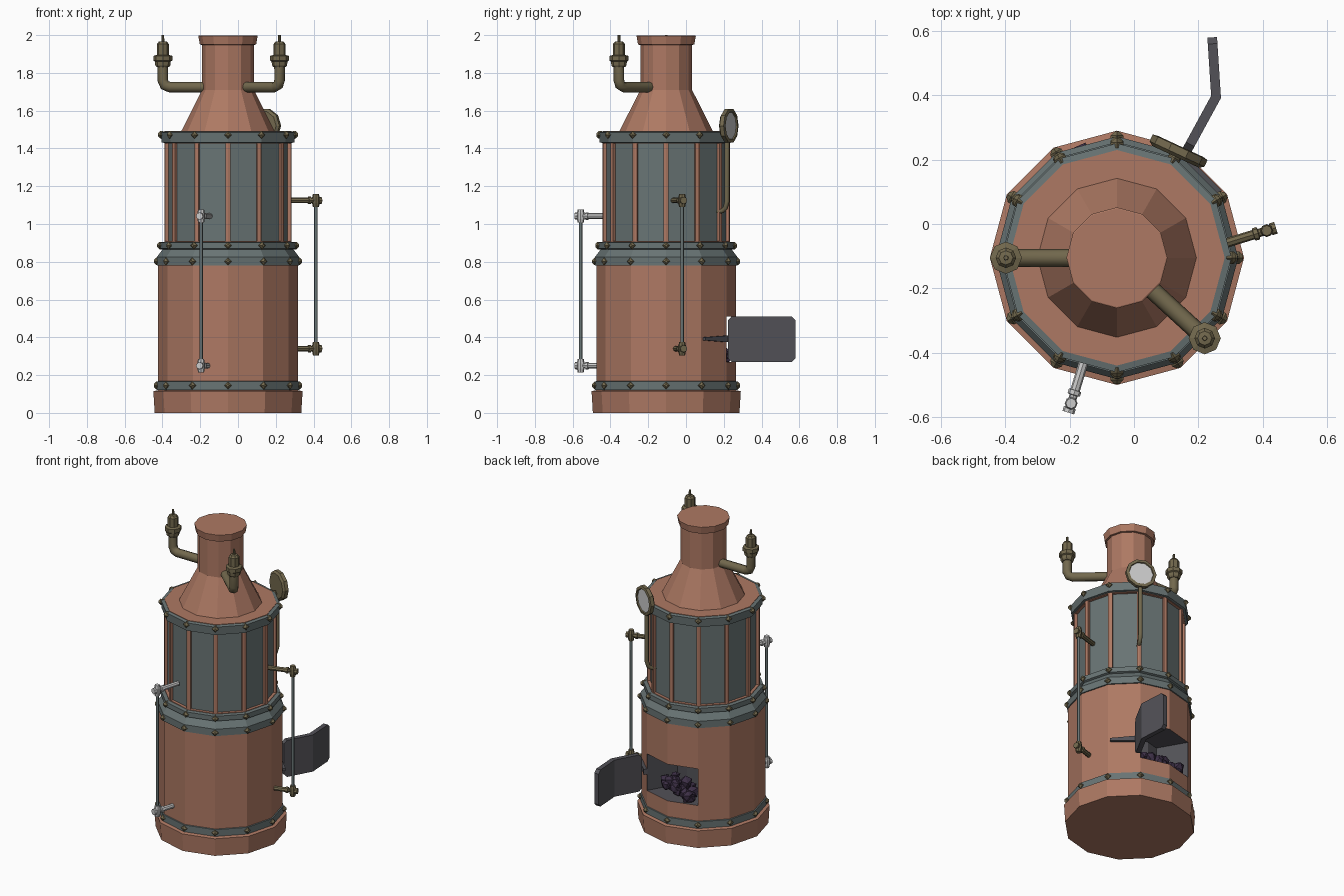
import bpy, bmesh, math, random
from mathutils import Vector, Matrix

if "Cube" in bpy.data.objects:
    bpy.data.objects.remove(bpy.data.objects["Cube"])

random.seed(4)
CX, CY = -0.053, -0.105          # boiler axis
UP = Vector((0, 0, 1))


def mat(name, col):
    m = bpy.data.materials.new(name)
    m.diffuse_color = (*col, 1)
    m.use_nodes = True
    m.node_tree.nodes["Principled BSDF"].inputs["Base Color"].default_value = m.diffuse_color
    return m


COPPER = mat("copper", (0.42, 0.19, 0.125))
IRON = mat("band_iron", (0.14, 0.175, 0.175))
BRASS = mat("brass", (0.17, 0.14, 0.075))
DARK = mat("dark_iron", (0.085, 0.083, 0.095))
COAL = mat("coal", (0.045, 0.028, 0.06))
STEEL = mat("steel", (0.55, 0.55, 0.55))


def around(angle, r, z=0.0):
    a = math.radians(angle)
    return Vector((CX + r * math.cos(a), CY + r * math.sin(a), z))


def finish(bm, name, *mats):
    bmesh.ops.recalc_face_normals(bm, faces=bm.faces)
    me = bpy.data.meshes.new(name)
    bm.to_mesh(me)
    bm.free()
    ob = bpy.data.objects.new(name, me)
    bpy.context.collection.objects.link(ob)
    for m in mats:
        me.materials.append(m)
    return ob


def spin(bm, profile, sides, origin, axis=UP, ring=False, skip=None):
    """Revolve (radius, height) points around an axis; ring closes the profile."""
    q = Matrix.Identity(3) if axis == UP else Vector(axis).to_track_quat('Z', 'Y').to_matrix()
    rows = []
    for r, h in profile:
        rows.append([bm.verts.new(Vector(origin) + q @ Vector((
            r * math.cos(2 * math.pi * k / sides), r * math.sin(2 * math.pi * k / sides), h)))
            for k in range(sides)])
    n = len(rows)
    for i in range(n if ring else n - 1):
        a, b = rows[i], rows[(i + 1) % n]
        for k in range(sides):
            if skip and (i, k) in skip:
                continue
            j = (k + 1) % sides
            bm.faces.new((a[k], a[j], b[j], b[k]))
    if not ring:
        bm.faces.new(rows[0][::-1])
        bm.faces.new(rows[-1])


def lathe(name, material, profile, sides=12, origin=(CX, CY, 0), axis=UP, **kw):
    bm = bmesh.new()
    spin(bm, profile, sides, origin, axis, **kw)
    return finish(bm, name, material)


def pipe(name, material, pts, radius):
    cu = bpy.data.curves.new(name, 'CURVE')
    cu.dimensions = '3D'
    cu.bevel_depth, cu.bevel_resolution, cu.use_fill_caps = radius, 2, True
    s = cu.splines.new('POLY')
    s.points.add(len(pts) - 1)
    for p, co in zip(s.points, pts):
        p.co = (*co, 1)
    ob = bpy.data.objects.new(name, cu)
    bpy.context.collection.objects.link(ob)
    cu.materials.append(material)
    bpy.ops.object.select_all(action='DESELECT')
    ob.select_set(True)
    bpy.context.view_layer.objects.active = ob
    bpy.ops.object.convert(target='MESH')


# boiler body, with the two rear facets left open for the firebox
Z0, Z1 = 0.27, 0.51
lathe("boiler_body", COPPER,
      [(0.388, 0), (0.395, 0.115), (0.37, 0.12), (0.37, Z0), (0.37, Z1), (0.37, 0.82), (0.335, 0.87)],
      skip={(3, 2), (3, 3)})

# firebox pocket
bm = bmesh.new()
P = {(a, r, z): bm.verts.new(around(a, r, z)) for a in (60, 90, 120) for r in (0.37, 0.17) for z in (Z0, Z1)}
for a, b in ((60, 90), (90, 120)):
    for z in (Z0, Z1):
        bm.faces.new([P[a, 0.37, z], P[b, 0.37, z], P[b, 0.17, z], P[a, 0.17, z]])
    bm.faces.new([P[a, 0.17, Z0], P[b, 0.17, Z0], P[b, 0.17, Z1], P[a, 0.17, Z1]])
for a in (60, 120):
    bm.faces.new([P[a, 0.37, Z0], P[a, 0.17, Z0], P[a, 0.17, Z1], P[a, 0.37, Z1]])
finish(bm, "firebox_lining", DARK)

# coal heap
bm = bmesh.new()
for i in range(22):
    r = random.uniform(0.22, 0.335)
    z = Z0 + 0.025 + random.uniform(0, 0.09) * (0.36 - r) / 0.14
    v = bmesh.ops.create_icosphere(bm, subdivisions=1, radius=random.uniform(0.03, 0.042),
                                   matrix=Matrix.Translation(around(random.uniform(68, 112), r, z)))["verts"]
    for w in v:
        w.co += Vector([random.uniform(-0.007, 0.007) for _ in range(3)])
finish(bm, "coal", COAL)

# firebox door: two hinged-open panels with clipped corners
bm = bmesh.new()
path = [Vector((0.165, 0.23, 0)), Vector((0.255, 0.395, 0)), Vector((0.243, 0.58, 0))]
c = 0.02


def door_half(end, mid):
    inner = end + (mid - end).normalized() * c
    return [Vector((*p.xy, z)) for p, z in
            ((mid, Z0), (inner, Z0), (end, Z0 + c), (end, Z1 - c), (inner, Z1), (mid, Z1))]


for pts in (door_half(path[0], path[1])[::-1], door_half(path[2], path[1])):
    bm.faces.new([bm.verts.new(p) for p in pts])
bmesh.ops.remove_doubles(bm, verts=bm.verts, dist=0.001)
door = finish(bm, "firebox_door", DARK)
sol = door.modifiers.new("thickness", 'SOLIDIFY')
sol.thickness, sol.offset, sol.use_even_offset = 0.03, 0, True

# tapered hinge strap on the facet beside the door
bm = bmesh.new()
hinge, tip, out = around(60, 0.37, 0.392), around(32, 0.368, 0.392), Vector((0.7, 0.7, 0))
bmesh.ops.create_cube(bm, size=2)
for v in bm.verts:
    t, n, h = v.co
    v.co = (hinge if t > 0 else tip) + out * (0.008 + 0.012 * n) + UP * h * (0.018 if t > 0 else 0.008)
finish(bm, "hinge_strap", DARK)

# window drum: each facet inset into a copper frame with a sunken pane
bm = bmesh.new()
spin(bm, [(0.337, 0.895), (0.337, 1.44)], 12, (CX, CY, 0))
bmesh.ops.recalc_face_normals(bm, faces=bm.faces)
panes = [f for f in bm.faces if len(f.verts) == 4]
bmesh.ops.inset_individual(bm, faces=panes, thickness=0.02, depth=0)
bmesh.ops.inset_individual(bm, faces=panes, thickness=0.0005, depth=-0.018)
for f in panes:
    f.material_index = 1
finish(bm, "window_drum", COPPER, IRON)

# iron bands
lathe("lower_band", IRON, [(0.36, 0.12), (0.377, 0.122), (0.377, 0.166), (0.36, 0.17)], ring=True)
lathe("shoulder_band", IRON, [(0.36, 0.778), (0.377, 0.78), (0.377, 0.825), (0.347, 0.865),
                              (0.36, 0.87), (0.36, 0.902), (0.33, 0.906)], ring=True)
lathe("upper_band", IRON, [(0.33, 1.428), (0.352, 1.432), (0.356, 1.485), (0.33, 1.49)], ring=True)

# roof, cone and chimney
lathe("roof_and_chimney", COPPER, [(0.335, 1.43), (0.335, 1.492), (0.247, 1.492), (0.137, 1.71), (0.137, 1.948),
                                   (0.149, 1.95), (0.157, 1.996), (0.153, 1.998)])

# rivets on every corner of the bands
bm = bmesh.new()
for z, r in ((0.145, 0.375), (0.802, 0.375), (0.886, 0.358), (1.472, 0.353)):
    for k in range(12):
        spin(bm, [(0.02, -0.012), (0.02, 0.005), (0.008, 0.017)], 4, around(30 * k, r, z),
             around(30 * k, 1) - around(0, 0))
finish(bm, "rivets", BRASS)

# safety valves on elbow pipes from the chimney
for name, ang, r in (("left_safety_valve", 180, 0.345), ("right_safety_valve", -42.5, 0.37)):
    pipe(name + "_pipe", BRASS, [around(ang, 0.11, 1.725), around(ang, r - 0.035, 1.725),
                                 around(ang, r - 0.01, 1.735), around(ang, r, 1.76), around(ang, r, 1.85)], 0.028)
    lathe(name, BRASS, [(0.033, 1.83), (0.04, 1.84), (0.042, 1.86), (0.05, 1.865), (0.05, 1.89), (0.032, 1.895),
                        (0.032, 1.952), (0.022, 1.965), (0.008, 1.967), (0.007, 2.0)],
          8, around(ang, r), UP)

# level gauges: two stop cocks joined by a vertical rod
cock = [(0.015, -0.03), (0.015, 0.085), (0.02, 0.086), (0.02, 0.1), (0.013, 0.102), (0.013, 0.14),
        (0.019, 0.142), (0.019, 0.158)]
for name, start, ang, lo, hi, m in (("right_gauge", (0.29, -0.058), 17, 0.34, 1.125, BRASS),
                                    ("front_gauge", (-0.158, -0.435), -107, 0.25, 1.042, STEEL)):
    d = Vector((math.cos(math.radians(ang)), math.sin(math.radians(ang)), 0))
    base = Vector((*start, 0))
    rod = base + d * 0.128
    for end, z in (("lower", lo), ("upper", hi)):
        lathe(f"{name}_{end}_cock", m, cock, 8, base + UP * z, d)
        lathe(f"{name}_{end}_collar", m, [(0.016, -0.035), (0.02, -0.015), (0.02, 0.015), (0.016, 0.035)],
              8, rod + UP * z, UP)
    pipe(name + "_rod", IRON, [rod + UP * lo, rod + UP * hi], 0.009)

# round pressure dial on a bent pipe at the back
face = Vector((math.cos(math.radians(65)), math.sin(math.radians(65)), 0))
dial = Vector((0.137, 0.225, 1.52))
lathe("dial_case", BRASS, [(0.08, -0.018), (0.094, -0.008), (0.094, 0.015), (0.076, 0.018), (0.072, 0.008)],
      10, dial, face)
lathe("dial_face", STEEL, [(0.074, 0.0), (0.074, 0.011)], 10, dial, face)
pipe("dial_pipe", BRASS, [around(60, 0.372, 1.44), around(60, 0.372, 1.12), around(60, 0.362, 1.085),
                          around(60, 0.345, 1.07), around(60, 0.31, 1.065)], 0.013)
